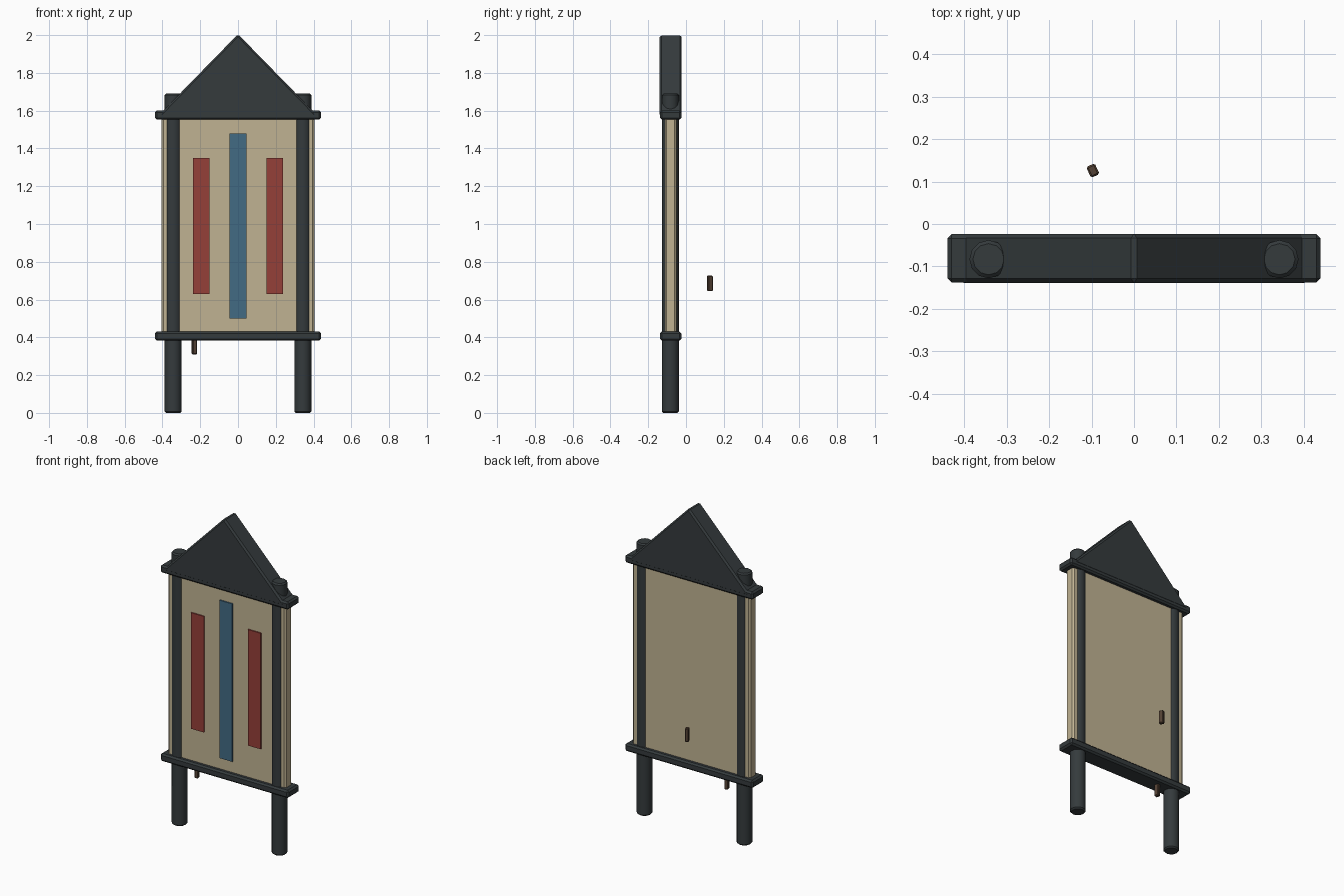
import bpy, bmesh, math

if "Cube" in bpy.data.objects:
    bpy.data.objects.remove(bpy.data.objects["Cube"])


def material(name, color):
    m = bpy.data.materials.new(name)
    m.diffuse_color = (*color, 1)
    m.use_nodes = True
    m.node_tree.nodes["Principled BSDF"].inputs["Base Color"].default_value = m.diffuse_color
    return m


DARK = material("dark_metal", (0.035, 0.043, 0.046))
BEIGE = material("board", (0.53, 0.45, 0.29))
RED = material("red_paint", (0.30, 0.05, 0.04))
BLUE = material("blue_paint", (0.055, 0.145, 0.23))
BROWN = material("wood", (0.09, 0.055, 0.035))
YC = -0.081  # depth centre of the board


def finish(ob, name, mat, bevel):
    ob.name = name
    ob.data.materials.append(mat)
    if bevel:
        b = ob.modifiers.new("bevel", 'BEVEL')
        b.width = bevel
        b.segments = 1
        b.limit_method = 'ANGLE'
        b.angle_limit = math.radians(50)
    return ob


def box(name, x, y, z, mat, bevel=0.0, turn=0.0):
    """Box from (min, max) ranges on each axis."""
    bpy.ops.mesh.primitive_cube_add(size=1, location=[(a + b) / 2 for a, b in (x, y, z)])
    ob = bpy.context.object
    ob.scale = [b - a for a, b in (x, y, z)]
    bpy.ops.object.transform_apply(location=False, rotation=False, scale=True)
    ob.rotation_euler.z = turn
    return finish(ob, name, mat, bevel)


# Round posts, running from the ground through both rails
for side, s in (("left", -1), ("right", 1)):
    bpy.ops.mesh.primitive_cylinder_add(vertices=12, radius=0.045, depth=1.69,
                                        location=(s * 0.343, YC - 0.002, 0.845))
    post = finish(bpy.context.object, side + "_post", DARK, 0.008)
    bpy.ops.object.shade_smooth_by_angle(angle=math.radians(35))

# Board and its rails
box("board_panel", (-0.405, 0.405), (YC - 0.031, YC + 0.031), (0.40, 1.58), BEIGE, 0.01)
for name, z in (("lower_rail", 0.382), ("upper_rail", 1.552)):
    box(name, (-0.44, 0.44), (-0.138, -0.024), (z, z + 0.048), DARK, 0.01)

# Gable roof: extruded triangle
bm = bmesh.new()
face = bm.faces.new([bm.verts.new((x, -0.139, z))
                     for x, z in ((-0.425, 1.57), (0.425, 1.57), (0, 2.005))])
ext = bmesh.ops.extrude_face_region(bm, geom=[face])
bmesh.ops.translate(bm, vec=(0, 0.116, 0),
                    verts=[v for v in ext["geom"] if isinstance(v, bmesh.types.BMVert)])
bmesh.ops.recalc_face_normals(bm, faces=bm.faces)
mesh = bpy.data.meshes.new("gable_roof")
bm.to_mesh(mesh)
bm.free()
roof = bpy.data.objects.new("gable_roof", mesh)
bpy.context.collection.objects.link(roof)
finish(roof, "gable_roof", DARK, 0.01)

# Painted strips on the front
for name, x, z, mat in (("left_strip", -0.195, (0.63, 1.35), RED),
                        ("middle_strip", 0, (0.50, 1.48), BLUE),
                        ("right_strip", 0.195, (0.63, 1.35), RED)):
    box(name, (x - 0.044, x + 0.044), (YC - 0.039, YC - 0.025), z, mat)

# Small loose wooden pegs
box("back_peg", (-0.108, -0.086), (0.112, 0.140), (0.645, 0.727), BROWN, 0.004, math.radians(25))
box("lower_peg", (-0.243, -0.219), (-0.085, -0.057), (0.31, 0.392), BROWN, 0.004, math.radians(15))
